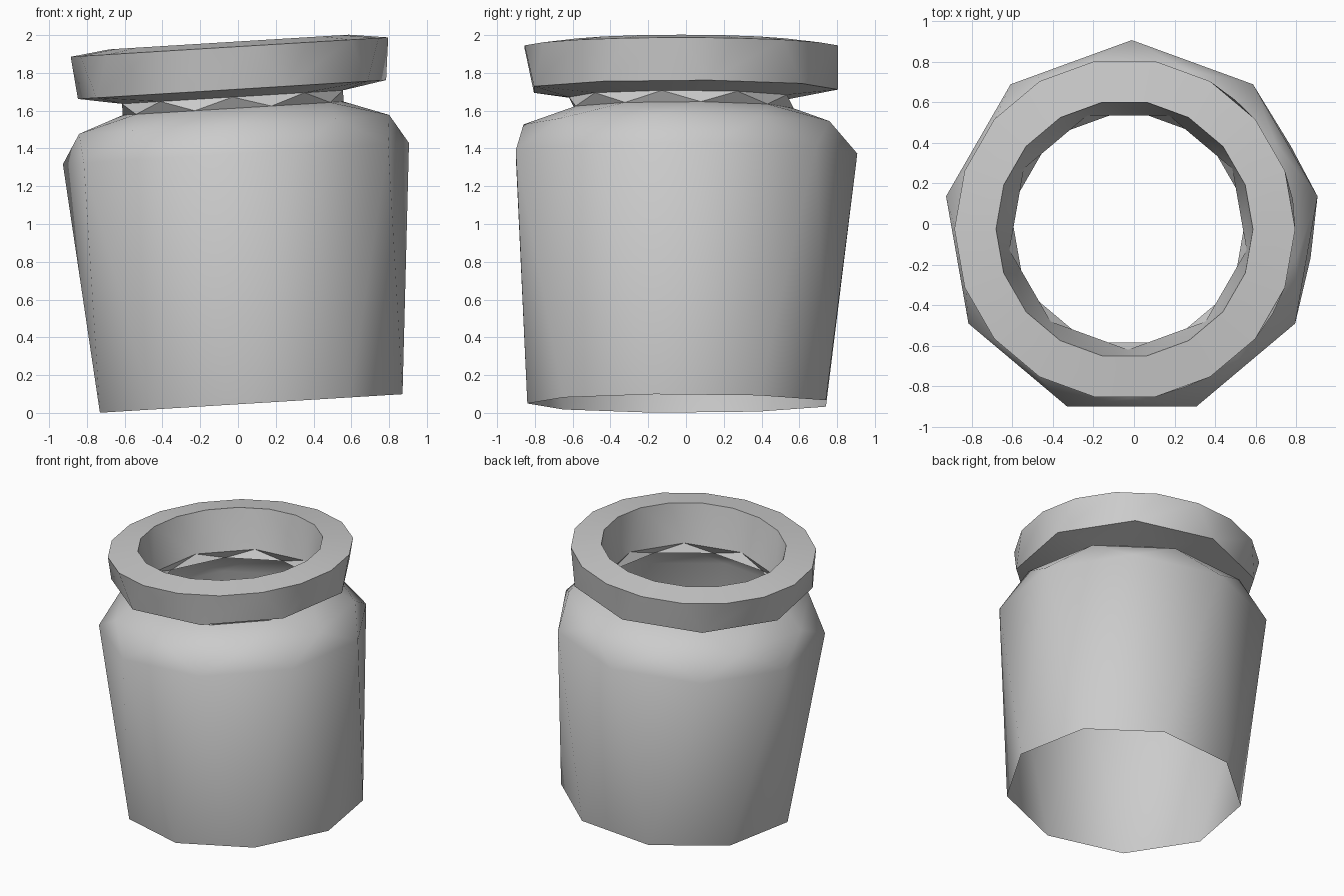
import bpy, bmesh
from math import sin, cos, radians

cube = bpy.data.objects.get("Cube")
if cube:
    bpy.data.objects.remove(cube, do_unlink=True)

grey = bpy.data.materials.new("light_grey")
grey.use_nodes = True
COLOUR = (0.6, 0.6, 0.6, 1)
grey.diffuse_color = COLOUR
grey.node_tree.nodes["Principled BSDF"].inputs["Base Color"].default_value = COLOUR

BACK, FRONT = 10, 30      # first vertex angle: a corner at the back or at the front


def ring(bm, radius, z, sides, start):
    """Regular polygon as a list of (angle, vertex)."""
    angles = [start + 360 / sides * i for i in range(sides)]
    return [(a, bm.verts.new((radius * cos(radians(a)), radius * sin(radians(a)), z)))
            for a in angles]


def bridge(bm, low, high):
    """Join two rings with triangles, stepping round by angle."""
    if low[0][0] - high[0][0] > 10:      # begin with neighbouring corners
        high = high[1:] + [(high[0][0] + 360, high[0][1])]
    elif high[0][0] - low[0][0] > 10:
        low = low[1:] + [(low[0][0] + 360, low[0][1])]
    low = low + [(low[0][0] + 360, low[0][1])]
    high = high + [(high[0][0] + 360, high[0][1])]
    i = j = 0
    while i < len(low) - 1 or j < len(high) - 1:
        if j == len(high) - 1 or (i < len(low) - 1 and low[i + 1][0] <= high[j + 1][0]):
            bm.faces.new((low[i][1], low[i + 1][1], high[j][1]))
            i += 1
        else:
            bm.faces.new((low[i][1], high[j + 1][1], high[j][1]))
            j += 1


def loft(name, profile, closed=False):
    bm = bmesh.new()
    rings = [ring(bm, *section) for section in profile]
    if closed:
        rings.append(rings[0])
    for low, high in zip(rings, rings[1:]):
        bridge(bm, low, high)
    mesh = bpy.data.meshes.new(name)
    bm.to_mesh(mesh)
    bm.free()
    mesh.materials.append(grey)
    obj = bpy.data.objects.new(name, mesh)
    bpy.context.collection.objects.link(obj)
    # the whole jar leans a little to its right
    obj.location = (0.07, -0.025, 0.05)
    obj.rotation_euler = (0, radians(-3.5), 0)
    bpy.ops.object.select_all(action='DESELECT')
    bpy.context.view_layer.objects.active = obj
    obj.select_set(True)
    bpy.ops.object.shade_smooth_by_angle(angle=radians(50))
    return obj


NECK_TOP = (0.595, 1.625, 9, FRONT)

# open-ended wall, shoulder and neck
loft("jar_body", [
    (0.815, 0.0, 9, FRONT),
    (0.932, 1.325, 9, BACK),
    (0.835, 1.48, 9, FRONT),
    (0.595, 1.565, 9, BACK),
    NECK_TOP,
])

# thick flared lip with a finer rim
loft("jar_lip", [
    NECK_TOP,
    (0.83, 1.665, 9, BACK),
    (0.842, 1.89, 18, 0),
    (0.635, 1.917, 18, 0),
], closed=True)
